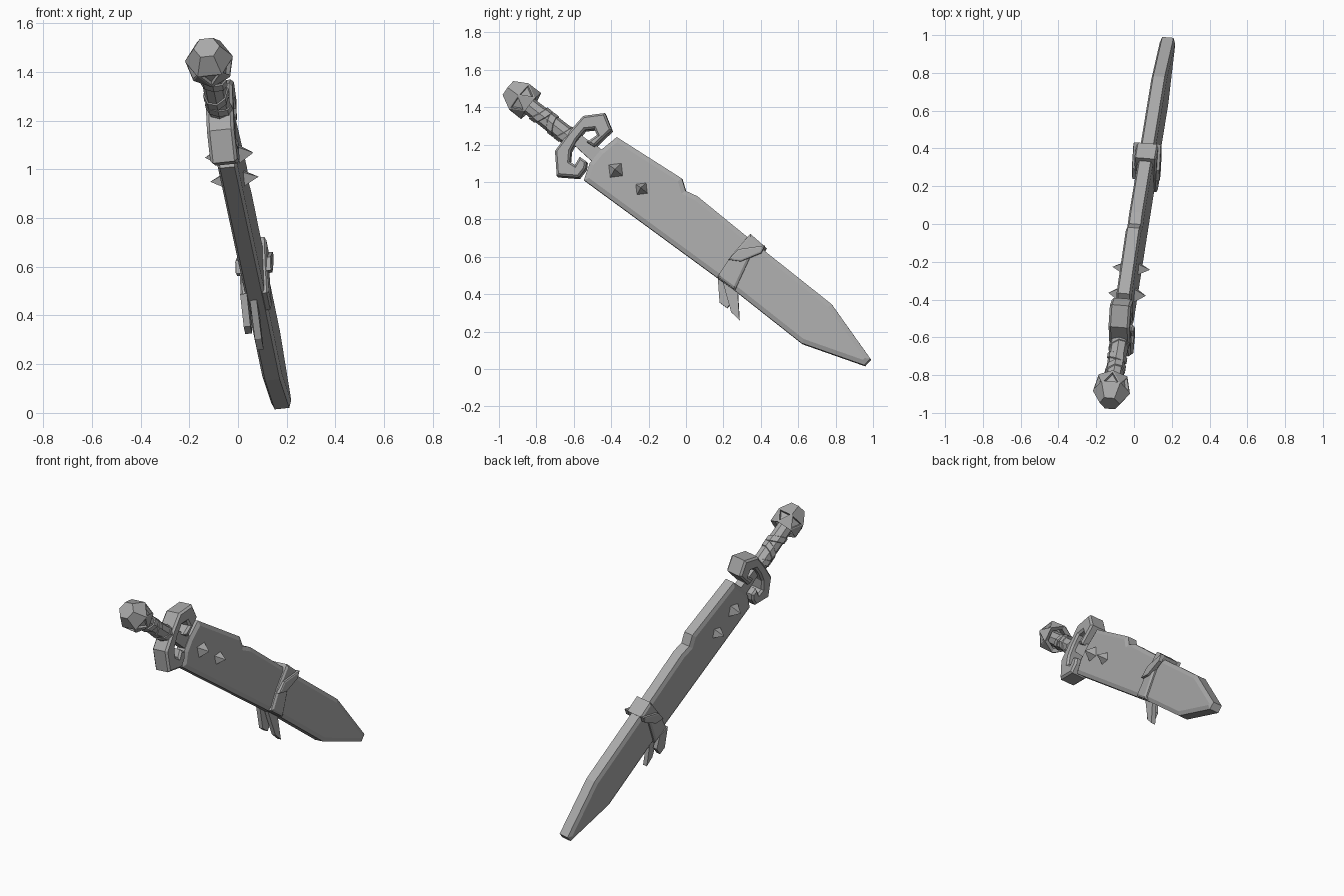
import bpy, bmesh, math
from mathutils import Vector, Matrix

if "Cube" in bpy.data.objects:
    bpy.data.objects.remove(bpy.data.objects["Cube"])

# Parts are drawn in a side plane (y, z) with thickness along x, then tilted together
TILT = Vector((1, 0, 0)).rotation_difference(Vector((1, -0.08, 0.106)))
POSE = (Matrix.Translation((0, 0, 1)) @ TILT.to_matrix().to_4x4()
        @ Matrix.Translation((0, 0, -1)))
AXIS = Vector((0, 0.79, -0.613)).normalized()   # from pommel towards tip
ACROSS = Vector((0, 0.613, 0.79)).normalized()  # across the blade width
SIDE = Vector((1, 0, 0))

steel = bpy.data.materials.new("grey_steel")
steel.diffuse_color = (0.4, 0.4, 0.4, 1)
steel.use_nodes = True
steel.node_tree.nodes["Principled BSDF"].inputs["Base Color"].default_value = steel.diffuse_color


def finish(name, bm):
    bmesh.ops.recalc_face_normals(bm, faces=bm.faces)
    mesh = bpy.data.meshes.new(name)
    bm.to_mesh(mesh)
    bm.free()
    mesh.materials.append(steel)
    obj = bpy.data.objects.new(name, mesh)
    bpy.context.collection.objects.link(obj)
    obj.matrix_world = POSE
    return obj


def plate(name, outline, half, x=0.0, inset=0.0, rise=0.0):
    """Flat slab from a side outline, with optional chamfered faces."""
    bm = bmesh.new()
    rings = [[bm.verts.new((x + s * half, y, z)) for y, z in outline] for s in (-1, 1)]
    caps = [bm.faces.new(r) for r in rings]
    n = len(outline)
    for i in range(n):
        j = (i + 1) % n
        bm.faces.new((rings[0][i], rings[0][j], rings[1][j], rings[1][i]))
    bmesh.ops.recalc_face_normals(bm, faces=bm.faces)
    if inset:
        for cap in caps:
            bmesh.ops.inset_region(bm, faces=[cap], thickness=inset, depth=rise,
                                   use_even_offset=True)
    return finish(name, bm)


def ring(bm, centre, radius, sides, phase=0.0, lean=0.0):
    """Ring of points around the grip axis; lean slants it."""
    out = []
    for k in range(sides):
        a = math.tau * k / sides + phase
        out.append(bm.verts.new(centre + SIDE * (radius * math.cos(a))
                                + ACROSS * (radius * math.sin(a))
                                + AXIS * (lean * math.sin(a + 0.6))))
    return out


def bridge(bm, a, b):
    n = len(a)
    return [bm.faces.new((a[i], a[(i + 1) % n], b[(i + 1) % n], b[i])) for i in range(n)]


# Blade: notched spine, angled tip, chamfered edges
plate("blade", [(-0.37, 1.24), (-0.02, 1.016), (0.0, 0.95), (0.064, 0.92), (0.40, 0.645),
                (0.786, 0.337), (0.995, 0.043), (0.963, 0.008), (0.626, 0.128),
                (0.27, 0.41), (-0.545, 1.01), (-0.515, 1.10), (-0.46, 1.166)],
      0.03, inset=0.024, rise=0.011)

# Tang joining blade and guard
plate("tang", [(-0.60, 1.20), (-0.56, 1.25), (-0.43, 1.16), (-0.48, 1.09)], 0.026)

# Guard: hooked crescent with curled ends
plate("guard", [(-0.63, 1.26), (-0.55, 1.353), (-0.433, 1.368), (-0.396, 1.277),
                (-0.49, 1.187), (-0.53, 1.212), (-0.475, 1.25), (-0.49, 1.283),
                (-0.54, 1.278), (-0.583, 1.225), (-0.615, 1.166), (-0.62, 1.107),
                (-0.593, 1.09), (-0.567, 1.133), (-0.53, 1.107), (-0.535, 1.07),
                (-0.572, 1.022), (-0.69, 1.032), (-0.70, 1.166)],
      0.044, inset=0.011, rise=0.012)

# Square studs on both sides of the blade
for label, y, z, r in (("upper", -0.374, 1.06, 0.052), ("lower", -0.235, 0.96, 0.043)):
    for s, side in ((1, "right"), (-1, "left")):
        bm = bmesh.new()
        base = [bm.verts.new(Vector((s * 0.036, y, z)) + v * r)
                for v in (AXIS, ACROSS, -AXIS, -ACROSS)]
        tip = bm.verts.new((s * 0.1, y, z))
        bm.faces.new(base)
        for i in range(4):
            bm.faces.new((base[i], base[(i + 1) % 4], tip))
        finish(f"{label}_stud_{side}", bm)

# Grip: eight-sided shaft
top = Vector((0, -0.90, 1.457))
end = Vector((0, -0.60, 1.222))
bm = bmesh.new()
a, b = ring(bm, top, 0.046, 8), ring(bm, end, 0.05, 8)
bridge(bm, a, b)
bm.faces.new(a)
bm.faces.new(b)
grip = finish("grip", bm)

# Slanted leather bands on the grip
for i, (t, lean) in enumerate(((0.40, 0.025), (0.62, -0.025), (0.84, 0.025))):
    bm = bmesh.new()
    c = top.lerp(end, t)
    w = AXIS * 0.022
    rings = [ring(bm, c - w, 0.046, 8, lean=lean), ring(bm, c - w * 0.8, 0.054, 8, lean=lean),
             ring(bm, c + w * 0.8, 0.054, 8, lean=lean), ring(bm, c + w, 0.046, 8, lean=lean)]
    for j in range(4):
        bridge(bm, rings[j], rings[(j + 1) % 4])
    finish(f"grip_band_{i + 1}", bm)

# Pommel: six-sided knob with triangular recesses and a jagged hollow rim
cap_centre = Vector((0, -0.955, 1.507))
bm = bmesh.new()
cap = ring(bm, cap_centre, 0.054, 6)
mid = ring(bm, cap_centre + AXIS * 0.075, 0.099, 6)
rim = ring(bm, cap_centre + AXIS * 0.155, 0.088, 6, math.pi / 6)
inner = ring(bm, cap_centre + AXIS * 0.145, 0.062, 6, math.pi / 6)
floor = ring(bm, cap_centre + AXIS * 0.09, 0.058, 6, math.pi / 6)
bm.faces.new(cap)
bridge(bm, cap, mid)
sockets = []
for i in range(6):
    j = (i + 1) % 6
    sockets.append(bm.faces.new((mid[i], mid[j], rim[i])))
    bm.faces.new((mid[j], rim[j], rim[i]))
bridge(bm, rim, inner)
bridge(bm, inner, floor)
bm.faces.new(floor)
bmesh.ops.recalc_face_normals(bm, faces=bm.faces)
bmesh.ops.inset_individual(bm, faces=sockets, thickness=0.013, depth=0.0)
bmesh.ops.inset_individual(bm, faces=sockets, thickness=0.002, depth=-0.018)
finish("pommel", bm)

# Cloth strap wrapped round the blade, with a crossing fold on both faces
plate("strap", [(0.35, 0.715), (0.43, 0.645), (0.35, 0.59), (0.27, 0.415),
                (0.175, 0.485), (0.25, 0.60)], 0.05, inset=0.012, rise=0.008)
for s, side in ((1, "right"), (-1, "left")):
    plate(f"strap_fold_{side}", [(0.235, 0.575), (0.29, 0.63), (0.43, 0.65), (0.41, 0.61),
                                 (0.30, 0.565)], 0.012, x=s * 0.06, inset=0.008, rise=0.003)

# Loose strap ends hanging below the edge
plate("strap_tail_short", [(0.17, 0.49), (0.24, 0.45), (0.255, 0.37), (0.22, 0.325),
                           (0.18, 0.355)], 0.014, x=-0.045)
plate("strap_tail_long", [(0.20, 0.46), (0.28, 0.41), (0.29, 0.255), (0.245, 0.30)],
      0.014, x=-0.01)
